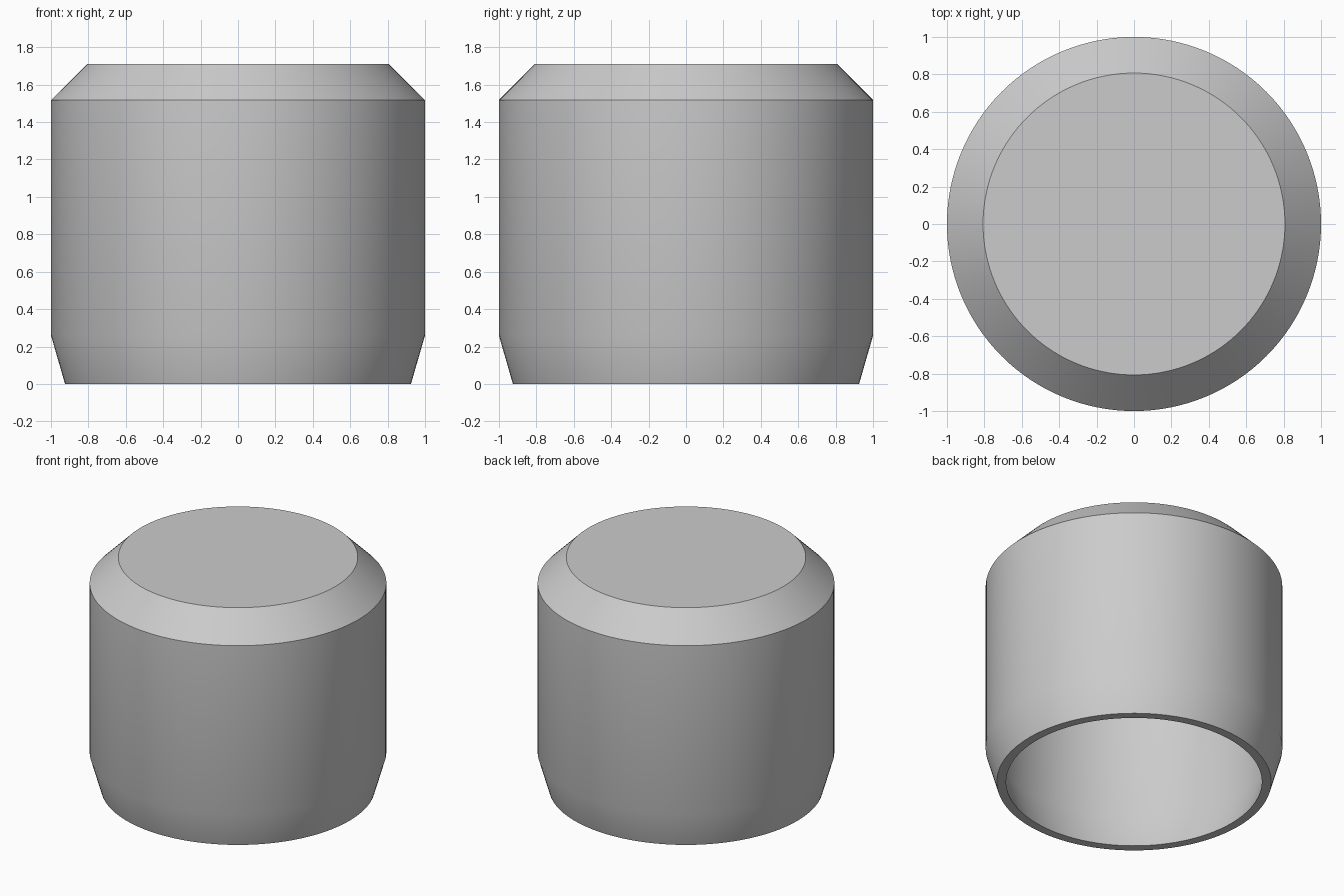
import bpy
import bmesh
import math

# Remove the default object
cube = bpy.data.objects.get("Cube")
if cube:
    bpy.data.objects.remove(cube, do_unlink=True)

SEGMENTS = 128


def make_material(name, colour):
    mat = bpy.data.materials.new(name)
    mat.use_nodes = True
    mat.diffuse_color = colour
    for node in mat.node_tree.nodes:
        if node.type == "BSDF_PRINCIPLED":
            node.inputs["Base Color"].default_value = colour
    return mat


def lathe(name, profile, mat):
    """Revolve a (radius, height) profile into rings, capping both ends."""
    bm = bmesh.new()
    rings = []
    for radius, height in profile:
        ring = []
        for i in range(SEGMENTS):
            a = math.tau * i / SEGMENTS
            ring.append(bm.verts.new((radius * math.cos(a), radius * math.sin(a), height)))
        rings.append(ring)
    for lower, upper in zip(rings, rings[1:]):
        for i in range(SEGMENTS):
            j = (i + 1) % SEGMENTS
            bm.faces.new((lower[i], lower[j], upper[j], upper[i]))
    bm.faces.new(rings[0])
    bm.faces.new(rings[-1])
    bmesh.ops.recalc_face_normals(bm, faces=bm.faces)
    mesh = bpy.data.meshes.new(name)
    bm.to_mesh(mesh)
    bm.free()
    mesh.materials.append(mat)
    obj = bpy.data.objects.new(name, mesh)
    bpy.context.collection.objects.link(obj)
    return obj


grey = make_material("plain grey", (0.6, 0.6, 0.6, 1.0))

# Thin shell of even thickness: the cavity follows the outer shape
cavity = [(0.781, 1.648), (0.938, 1.491), (0.938, 0.269), (0.862, 0.0)]
outside = [(0.925, 0.0), (1.0, 0.26), (1.0, 1.517), (0.807, 1.71)]
cap = lathe("hollow_cap", cavity + outside, grey)

# Smooth round walls, crisp rim and chamfer edges
bpy.ops.object.select_all(action="DESELECT")
cap.select_set(True)
bpy.context.view_layer.objects.active = cap
bpy.ops.object.shade_smooth_by_angle(angle=math.radians(30))
